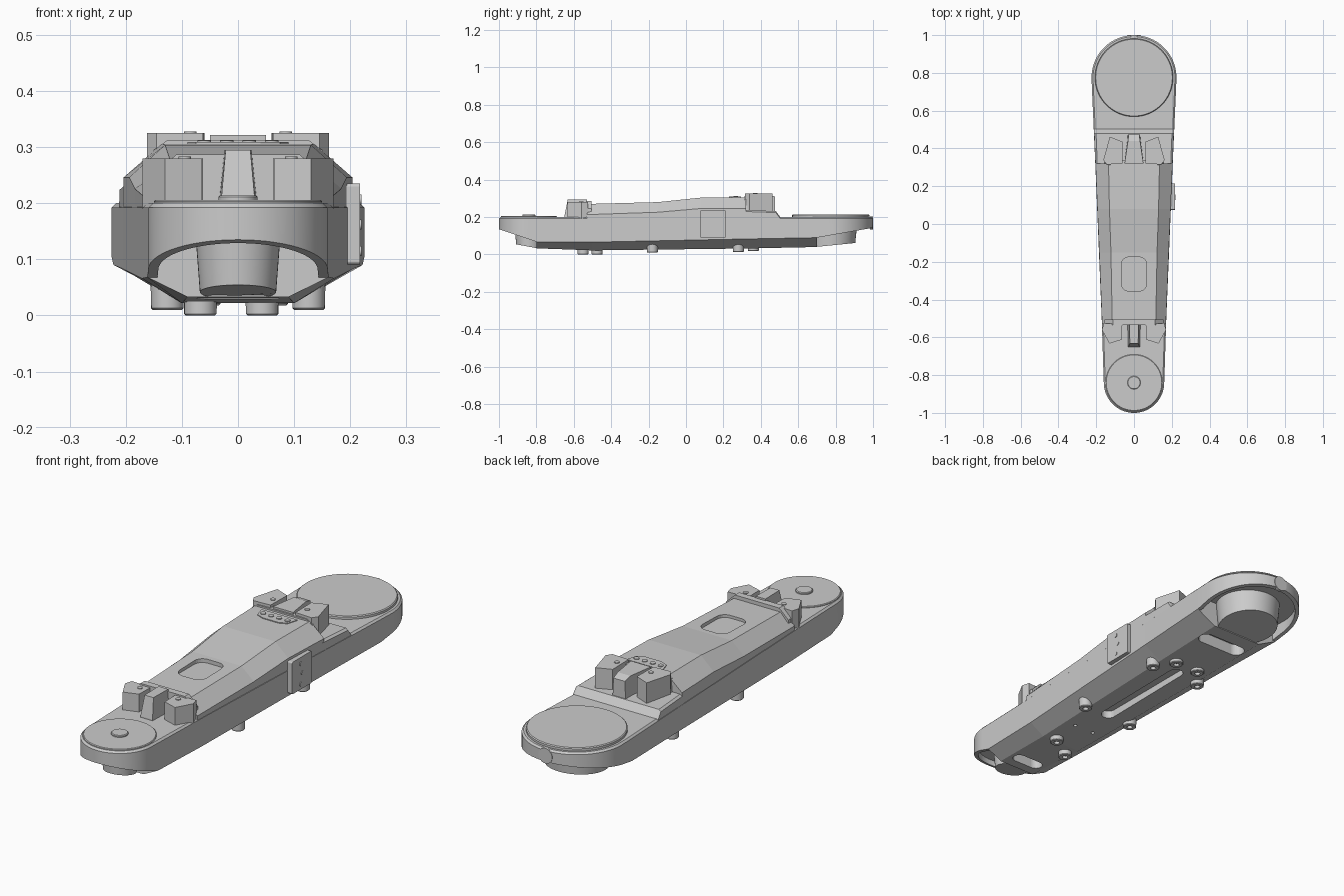
import bpy, bmesh, math

old = bpy.data.objects.get("Cube")
if old:
    bpy.data.objects.remove(old, do_unlink=True)

grey = bpy.data.materials.new("light_grey")
grey.use_nodes = True
grey.diffuse_color = (0.6, 0.6, 0.6, 1)
grey.node_tree.nodes["Principled BSDF"].inputs["Base Color"].default_value = (0.6, 0.6, 0.6, 1)


def finish(name, bm, smooth=True):
    """Clean normals, mark sharp edges and link the part."""
    bmesh.ops.recalc_face_normals(bm, faces=bm.faces)
    for f in bm.faces:
        f.smooth = smooth
    for e in bm.edges:
        e.smooth = e.calc_face_angle(0) < math.radians(30)
    me = bpy.data.meshes.new(name)
    bm.to_mesh(me)
    bm.free()
    me.materials.append(grey)
    ob = bpy.data.objects.new(name, me)
    bpy.context.collection.objects.link(ob)
    return ob


def skin(name, rings, smooth=True, closed=True):
    """Bridge rings of points and cap both ends."""
    bm = bmesh.new()
    vr = [[bm.verts.new(p) for p in r] for r in rings]
    n = len(rings[0])
    for a, b in zip(vr, vr[1:]):
        for i in range(n if closed else n - 1):
            j = (i + 1) % n
            bm.faces.new((a[i], a[j], b[j], b[i]))
    bm.faces.new(vr[0])
    bm.faces.new(vr[-1])
    return finish(name, bm, smooth)


def loft(name, sections):
    """Mirrored half sections (y, [(x, z), ...]) joined along y."""
    return skin(name, [[(x, y, z) for x, z in h] + [(-x, y, z) for x, z in reversed(h)]
                       for y, h in sections], False)


def prism(name, pts, z0, z1):
    return skin(name, [[(x, y, z) for x, y in pts] for z in (z0, z1)], False)


def lathe(name, profile, loc, n=48, axis="z"):
    """Turn (radius, height) points about an axis."""
    rings = []
    for r, h in profile:
        ring = []
        for i in range(n):
            a = 2 * math.pi * i / n
            u, v = r * math.cos(a), r * math.sin(a)
            p = {"z": (u, v, h), "x": (h, u, v), "y": (u, h, v)}[axis]
            ring.append(tuple(p[k] + loc[k] for k in range(3)))
        rings.append(ring)
    return skin(name, rings)


def round_rect(cx, cy, hx, hy, r):
    pts = []
    for q, (sx, sy) in enumerate([(1, 1), (-1, 1), (-1, -1), (1, -1)]):
        for k in range(7):
            a = math.pi / 2 * (q + k / 6)
            pts.append((cx + sx * (hx - r) + r * math.cos(a), cy + sy * (hy - r) + r * math.sin(a)))
    return pts


def cut(target, pts, z0, z1):
    c = prism(target.name + "_cutter", pts, z0, z1)
    c.hide_render = True
    c.hide_set(True)
    c.display_type = "WIRE"
    m = target.modifiers.new("recess", "BOOLEAN")
    m.operation, m.solver, m.object = "DIFFERENCE", "EXACT", c


# Lower beam with chamfered underside
beam = loft("lower_beam", [
    (y, [(bw, zb), (w, zc), (w, 0.192), (w - 0.008, 0.2)])
    for y, bw, zb, w, zc in [(-0.8, 0.09, 0.033, 0.1615, 0.068),
                             (-0.5, 0.10, 0.022, 0.171, 0.066),
                             (0.32, 0.12, 0.032, 0.205, 0.083),
                             (0.7, 0.125, 0.04, 0.222, 0.09)]])
cut(beam, round_rect(0, 0.055, 0.032, 0.26, 0.031), -0.05, 0.06)
cut(beam, round_rect(0, 0.595, 0.12, 0.036, 0.035), -0.05, 0.09)
cut(beam, round_rect(0, -0.725, 0.075, 0.03, 0.029), -0.05, 0.08)
for sx in (-1, 1):
    cut(beam, round_rect(sx * 0.05, -0.34, 0.008, 0.008, 0.0079), -0.05, 0.05)


# Rounded end housings, hollow from below
def housing(name, s, c, r, join, w, z_join, z_tip):
    def ring(inset, zf):
        q = r - inset
        pts = [(w - inset, join)]
        pts += [(q * math.cos(a), c + s * q * math.sin(a))
                for a in (math.pi * i / 40 for i in range(41))]
        pts.append((inset - w, join))
        return [(x, y, zf(y)) for x, y in pts]
    tip = c + s * r
    rise = lambda y: z_join + (z_tip - z_join) * (y - join) / (tip - join)
    skin(name, [ring(0.008, lambda y: 0.2), ring(0, lambda y: 0.192), ring(0, rise),
                ring(0.018, rise), ring(0.018, lambda y: 0.155)], closed=False)


housing("front_housing", -1, -0.84, 0.16, -0.8, 0.1615, 0.068, 0.135)
housing("rear_housing", 1, 0.775, 0.225, 0.7, 0.222, 0.09, 0.143)


# Joint drums under the housings, with sloping undersides
def drum(name, c, r0, r1, zf):
    ob = lathe(name, [(r1, 0.16), (r0, 0.05)], (0, c, 0))
    for v in ob.data.vertices:
        if v.co.z < 0.1:
            v.co.z = zf(v.co.y)


drum("front_drum", -0.84, 0.068, 0.077, lambda y: 0.034 + max(0, -0.8 - y) * 0.19)
drum("rear_drum", 0.775, 0.13, 0.14, lambda y: 0.041 + max(0, y - 0.7) * 0.1)

# Joint cover discs
lathe("front_cover", [(0.15, 0.195), (0.15, 0.203), (0.147, 0.206)], (0, -0.84, 0), 64)
lathe("front_cover_boss", [(0.035, 0.2), (0.035, 0.211), (0.032, 0.214)], (0, -0.84, 0), 32)
lathe("rear_cover", [(0.207, 0.195), (0.207, 0.21), (0.203, 0.214)], (0, 0.775, 0), 64)
lathe("rear_button", [(0.034, 0.985), (0.034, 1.0)], (0, 0, 0.168), 32, "y")

# Raised upper cover with sloped shoulders
cover = loft("upper_cover", [
    (y, [(w, 0.185), (w, zs), (t, zt)])
    for y, w, zs, t, zt in [(-0.53, 0.169, 0.213, 0.115, 0.27), (-0.15, 0.184, 0.226, 0.122, 0.28),
                            (0.08, 0.194, 0.246, 0.13, 0.304), (0.32, 0.204, 0.246, 0.135, 0.306)]])
cut(cover, round_rect(0, -0.265, 0.067, 0.09, 0.04), 0.262, 0.4)

# Rear shoulder step
loft("rear_shoulder", [(y, [(w, 0.18), (w, z - 0.008), (w - 0.01, z)])
                       for y, w, z in [(0.31, 0.204, 0.238), (0.48, 0.211, 0.232), (0.505, 0.212, 0.199)]])

# Lips at both ends of the upper cover
loft("rear_lip", [(y, [(0.16, 0.2), (0.15, 0.295), (0.125, 0.313)]) for y in (0.312, 0.34)])
loft("front_lip", [(y, [(0.155, 0.19), (0.155, 0.245), (0.11, 0.287)]) for y in (-0.535, -0.505)])

# Central tongues of the clamps
loft("front_tongue", [(-0.65, [(0.032, 0.19), (0.03, 0.205)]), (-0.632, [(0.032, 0.19), (0.022, 0.295)]),
                      (-0.53, [(0.035, 0.19), (0.024, 0.295)])])
loft("rear_tongue", [(0.32, [(0.052, 0.2), (0.05, 0.322)]), (0.44, [(0.036, 0.2), (0.032, 0.322)]),
                     (0.475, [(0.034, 0.2), (0.028, 0.31)])])

# Clamp blocks with screws, mirrored
front_pts = [(0.062, -0.53), (0.16, -0.525), (0.17, -0.56), (0.13, -0.633), (0.064, -0.612)]
rear_pts = [(0.062, 0.32), (0.145, 0.315), (0.162, 0.34), (0.128, 0.462), (0.06, 0.435)]
for side, s in (("left", 1), ("right", -1)):
    prism(f"front_clamp_{side}", [(s * x, y) for x, y in front_pts], 0.19, 0.28)
    prism(f"rear_clamp_{side}", [(s * x, y) for x, y in rear_pts], 0.22, 0.325)
    lathe(f"front_screw_{side}", [(0.011, 0.27), (0.011, 0.283)], (s * 0.095, -0.56, 0), 16)
    lathe(f"rear_screw_{side}", [(0.011, 0.31), (0.011, 0.328)], (s * 0.085, 0.37, 0), 16)

# Connector panel with small pins
prism("connector_panel", [(-0.09, 0.295), (0.09, 0.295), (0.075, 0.245), (0.04, 0.23),
                          (-0.04, 0.23), (-0.075, 0.245)], 0.3, 0.309)
for i in range(4):
    lathe(f"connector_pin_{i + 1}", [(0.012, 0.3), (0.012, 0.312)],
          ((i - 1.5) * 0.04, 0.265, 0), 16)

# Side plate with three screws
skin("side_plate", [[(x, y, z) for y, z in round_rect(0.145, 0.163, 0.07, 0.072, 0.006)]
                    for x in (0.185, 0.217)], False)
for i, (y, z) in enumerate([(0.135, 0.207), (0.147, 0.162), (0.135, 0.115)]):
    lathe(f"side_screw_{i + 1}", [(0.009, 0.21), (0.009, 0.22)], (0, y, z), 16, "x")

# Feet with screw recesses
feet = [(0.126, 0.28, 0.012), (-0.126, 0.28, 0.012), (0.06, 0.36, 0.018), (-0.06, 0.36, 0.018),
        (0.126, -0.18, 0.01), (-0.126, -0.18, 0.01), (0.043, -0.475, 0.0), (-0.067, -0.55, 0.0)]
for i, (x, y, z) in enumerate(feet):
    lathe(f"foot_{i + 1}", [(0.03, 0.075), (0.029, z + 0.003), (0.026, z), (0.012, z), (0.012, z + 0.012)],
          (x, y, 0), 24)
